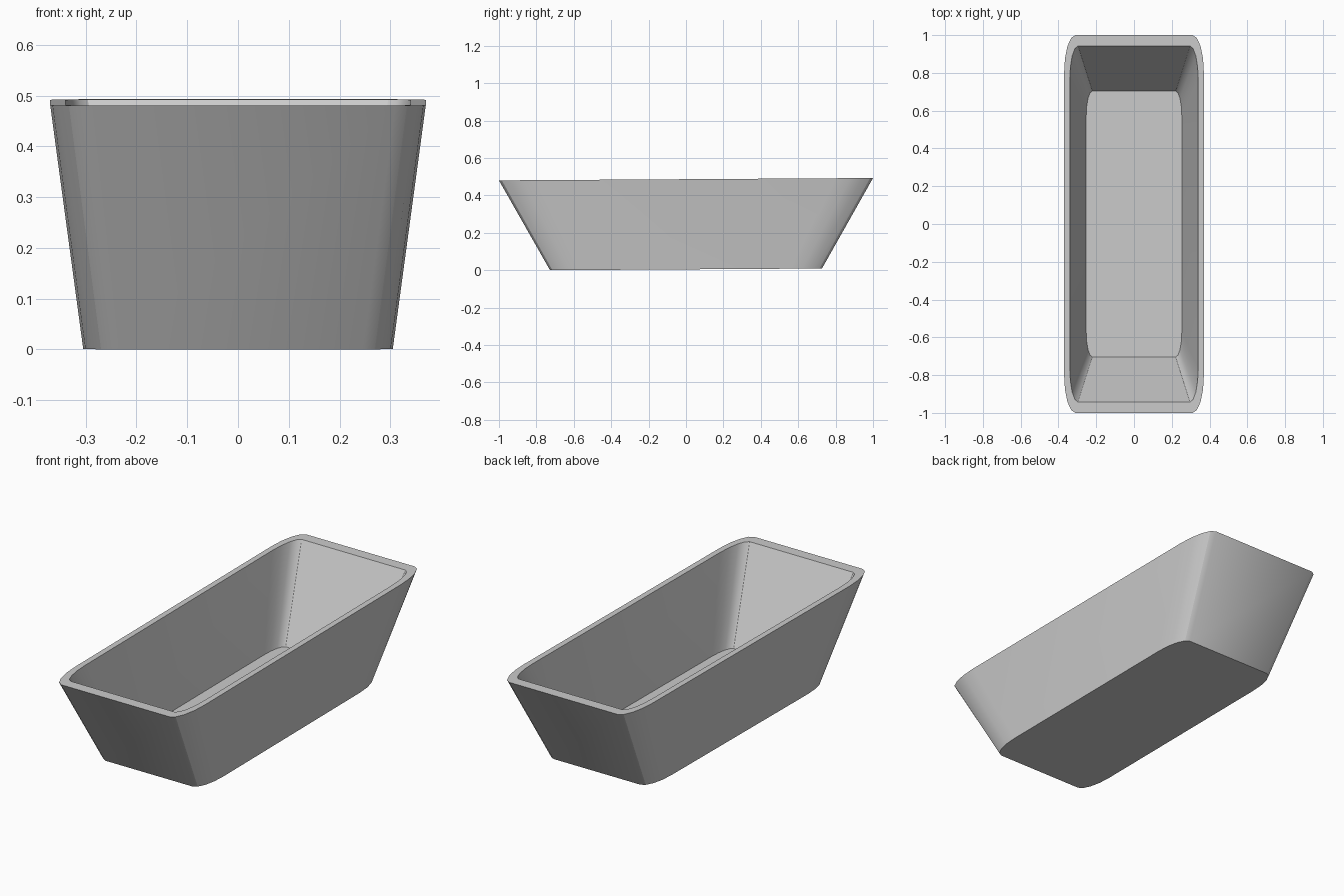
import bpy, bmesh, math

if "Cube" in bpy.data.objects:
    bpy.data.objects.remove(bpy.data.objects["Cube"])

SEG = 4          # segments per rounded corner
TILT = 0.0063    # very slight rise towards the back


def ring(bm, hx, hy, rx, ry, z):
    """Rounded rectangle loop with elongated corners."""
    verts = []
    for q, (sx, sy) in enumerate([(1, 1), (-1, 1), (-1, -1), (1, -1)]):
        for i in range(SEG + 1):
            a = math.pi / 2 * (q + i / SEG)
            x = sx * (hx - rx) + rx * math.cos(a)
            y = sy * (hy - ry) + ry * math.sin(a)
            verts.append(bm.verts.new((x, y, z + TILT * y)))
    return verts


bm = bmesh.new()
# outer bottom, outer rim, inner rim, inner floor
rings = [ring(bm, *p) for p in [
    (0.305, 0.727, 0.057, 0.17, 0.0046),
    (0.370, 1.000, 0.060, 0.20, 0.4865),
    (0.340, 0.943, 0.044, 0.18, 0.4865),
    (0.253, 0.704, 0.033, 0.13, 0.045)]]

# walls and rim
for a, b in zip(rings, rings[1:]):
    n = len(a)
    for i in range(n):
        j = (i + 1) % n
        bm.faces.new((a[i], a[j], b[j], b[i]))
# underside and inside floor
bm.faces.new(rings[0][::-1])
bm.faces.new(rings[-1])
bmesh.ops.recalc_face_normals(bm, faces=bm.faces)

mesh = bpy.data.meshes.new("tapered_trough")
bm.to_mesh(mesh)
bm.free()
obj = bpy.data.objects.new("tapered_trough", mesh)
bpy.context.collection.objects.link(obj)
bpy.context.view_layer.objects.active = obj
obj.select_set(True)
bpy.ops.object.shade_smooth_by_angle(angle=math.radians(30))
